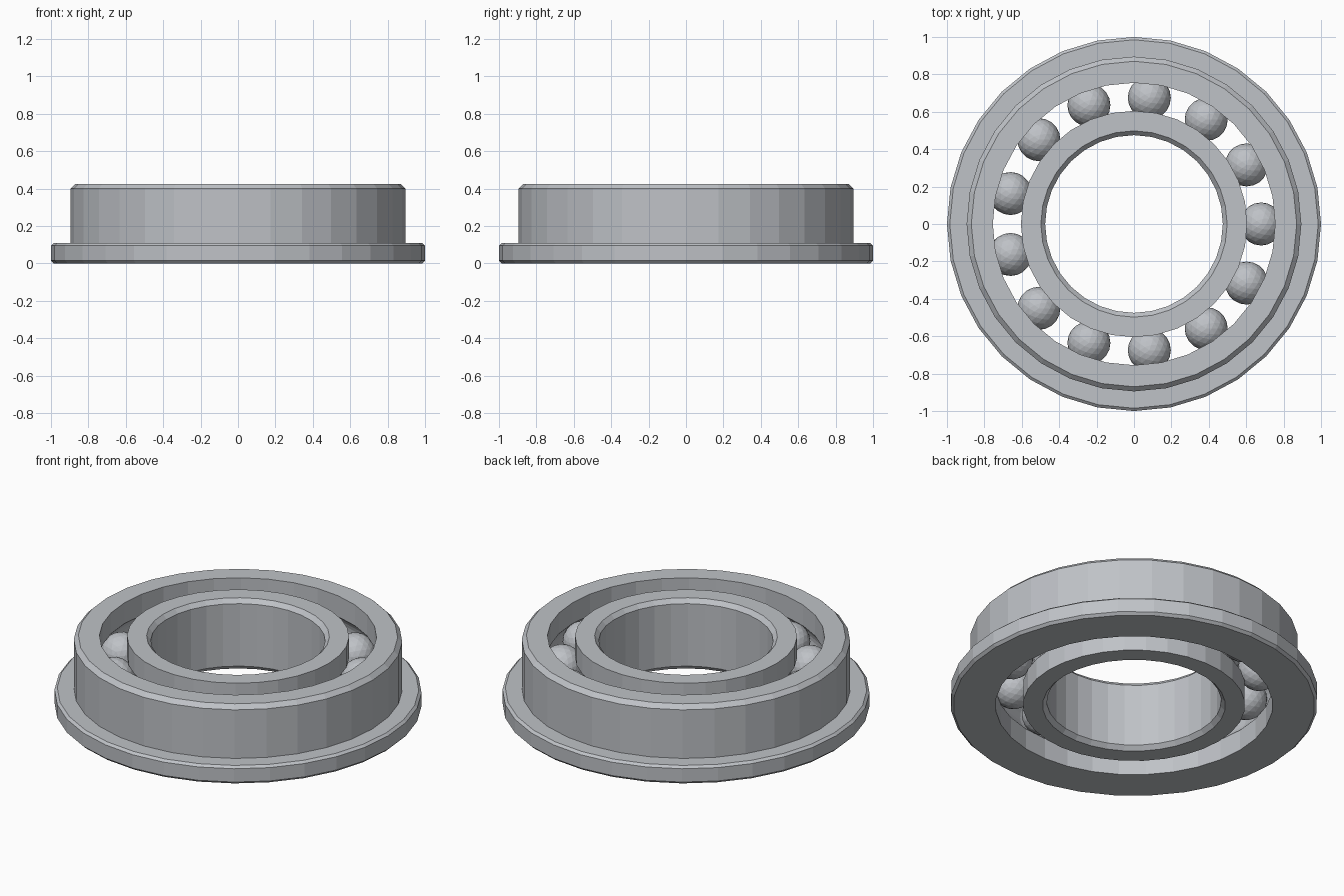
import bpy
import bmesh
from math import sin, cos, pi, asin
from mathutils import Matrix

cube = bpy.data.objects.get("Cube")
if cube:
    bpy.data.objects.remove(cube, do_unlink=True)

HEIGHT = 0.425
MID = HEIGHT / 2
PITCH = 0.68       # radius of the circle of balls
BALL = 0.115
LAND = 0.075       # gap from the ball circle to each ring
BALLS = 13
SEGMENTS = 32

steel = bpy.data.materials.new("steel grey")
steel.use_nodes = True
color = (0.52, 0.54, 0.57, 1)
steel.diffuse_color = color
steel.node_tree.nodes["Principled BSDF"].inputs["Base Color"].default_value = color


def add_object(name, bm):
    bmesh.ops.recalc_face_normals(bm, faces=bm.faces)
    mesh = bpy.data.meshes.new(name)
    bm.to_mesh(mesh)
    bm.free()
    mesh.materials.append(steel)
    obj = bpy.data.objects.new(name, mesh)
    bpy.context.collection.objects.link(obj)


def lathe(name, profile):
    """Turn a closed (radius, height) profile around the z axis."""
    bm = bmesh.new()
    rings = []
    for i in range(SEGMENTS):
        a = 2 * pi * i / SEGMENTS
        rings.append([bm.verts.new((r * cos(a), r * sin(a), z)) for r, z in profile])
    n = len(profile)
    for i, ring in enumerate(rings):
        after = rings[(i + 1) % SEGMENTS]
        for j in range(n):
            k = (j + 1) % n
            bm.faces.new((ring[j], after[j], after[k], ring[k]))
    add_object(name, bm)


def raceway(side, steps=8):
    """Arc of the ball groove, from bottom to top; side is 1 outer, -1 inner."""
    half = pi / 2 - asin(LAND / BALL)
    angles = [half * (2 * i / steps - 1) for i in range(steps + 1)]
    return [(PITCH + side * BALL * cos(a), MID + BALL * sin(a)) for a in angles]


# Outer ring with a flange at the bottom
lip = PITCH + LAND
lathe("outer_ring", [
    (lip, 0), (0.985, 0), (1, 0.015), (1, 0.095), (0.985, 0.108),
    (0.895, 0.108), (0.895, 0.4), (0.87, HEIGHT), (lip, HEIGHT),
] + raceway(1)[::-1])

# Inner ring with a chamfered bore
lip = PITCH - LAND
lathe("inner_ring", [
    (lip, HEIGHT), (0.498, HEIGHT), (0.475, 0.4),
    (0.475, 0.025), (0.498, 0), (lip, 0),
] + raceway(-1))

# Balls
for i in range(BALLS):
    a = 2 * pi * i / BALLS
    bm = bmesh.new()
    bmesh.ops.create_icosphere(
        bm, subdivisions=3, radius=BALL,
        matrix=Matrix.Translation((PITCH * cos(a), PITCH * sin(a), MID)))
    add_object(f"ball_{i + 1}", bm)
